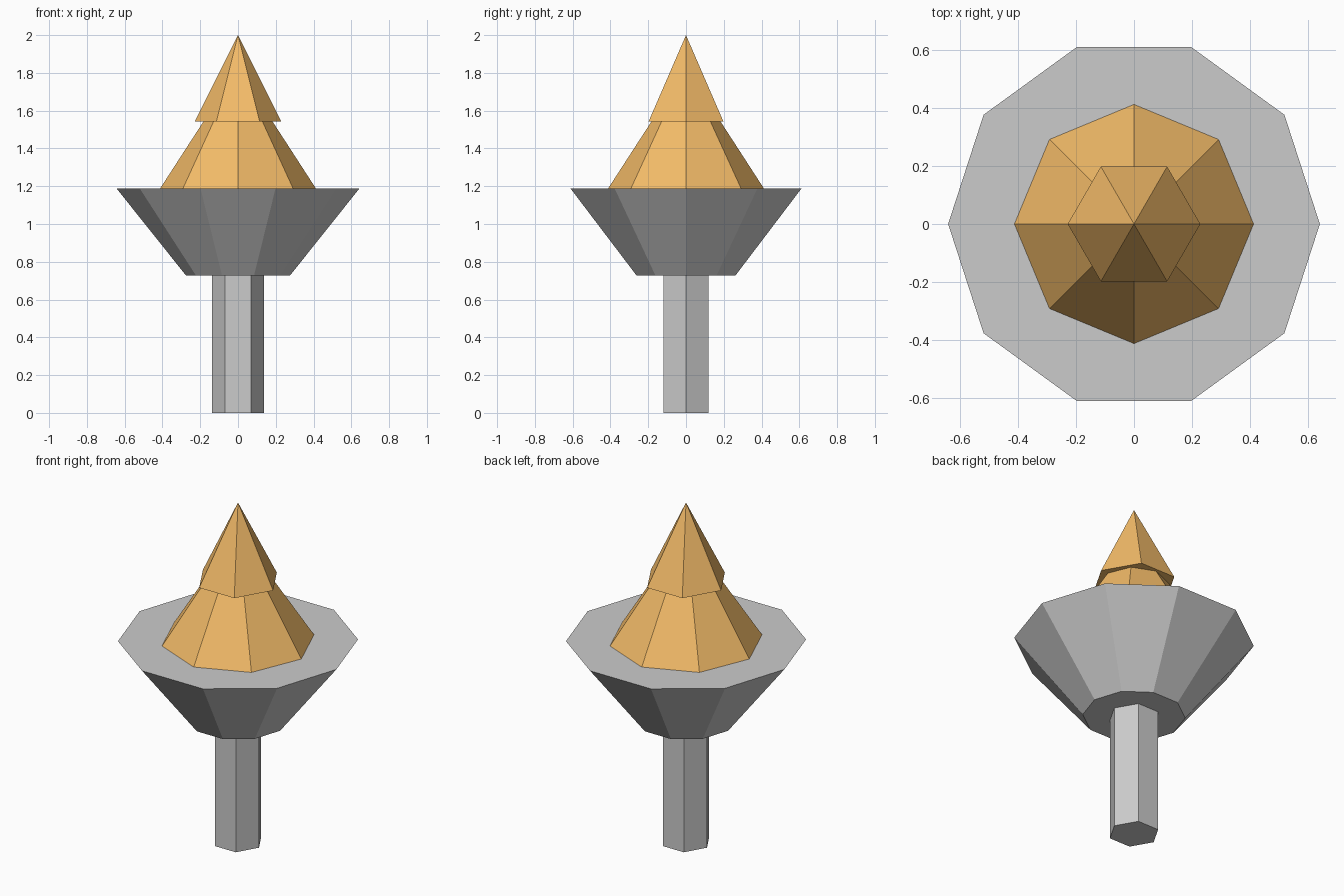
import bpy
import math

if "Cube" in bpy.data.objects:
    bpy.data.objects.remove(bpy.data.objects["Cube"])


def tapered(name, sides, r_bottom, r_top, z0, z1, material=None):
    """Flat-shaded cone or frustum with a corner pointing along +x."""
    bpy.ops.mesh.primitive_cone_add(
        vertices=sides, radius1=r_bottom, radius2=r_top, depth=z1 - z0,
        location=(0, 0, (z0 + z1) / 2), rotation=(0, 0, math.pi / 2))
    obj = bpy.context.object
    obj.name = name
    if material:
        obj.data.materials.append(material)
    return obj


flame = bpy.data.materials.new("flame_orange")
flame.diffuse_color = (0.9, 0.5, 0.14, 1)
flame.use_nodes = True
flame.node_tree.nodes["Principled BSDF"].inputs["Base Color"].default_value = flame.diffuse_color

# Grey stand: hexagonal pole and ten-sided flared bowl
tapered("pole", 6, 0.137, 0.137, 0.0, 0.727)
tapered("bowl", 10, 0.275, 0.642, 0.727, 1.187)

# Flame: wide eight-sided cone with a six-sided tip over it
tapered("flame_base", 8, 0.413, 0.0, 1.187, 1.825, flame)
tapered("flame_tip", 6, 0.229, 0.0, 1.542, 2.0, flame)
